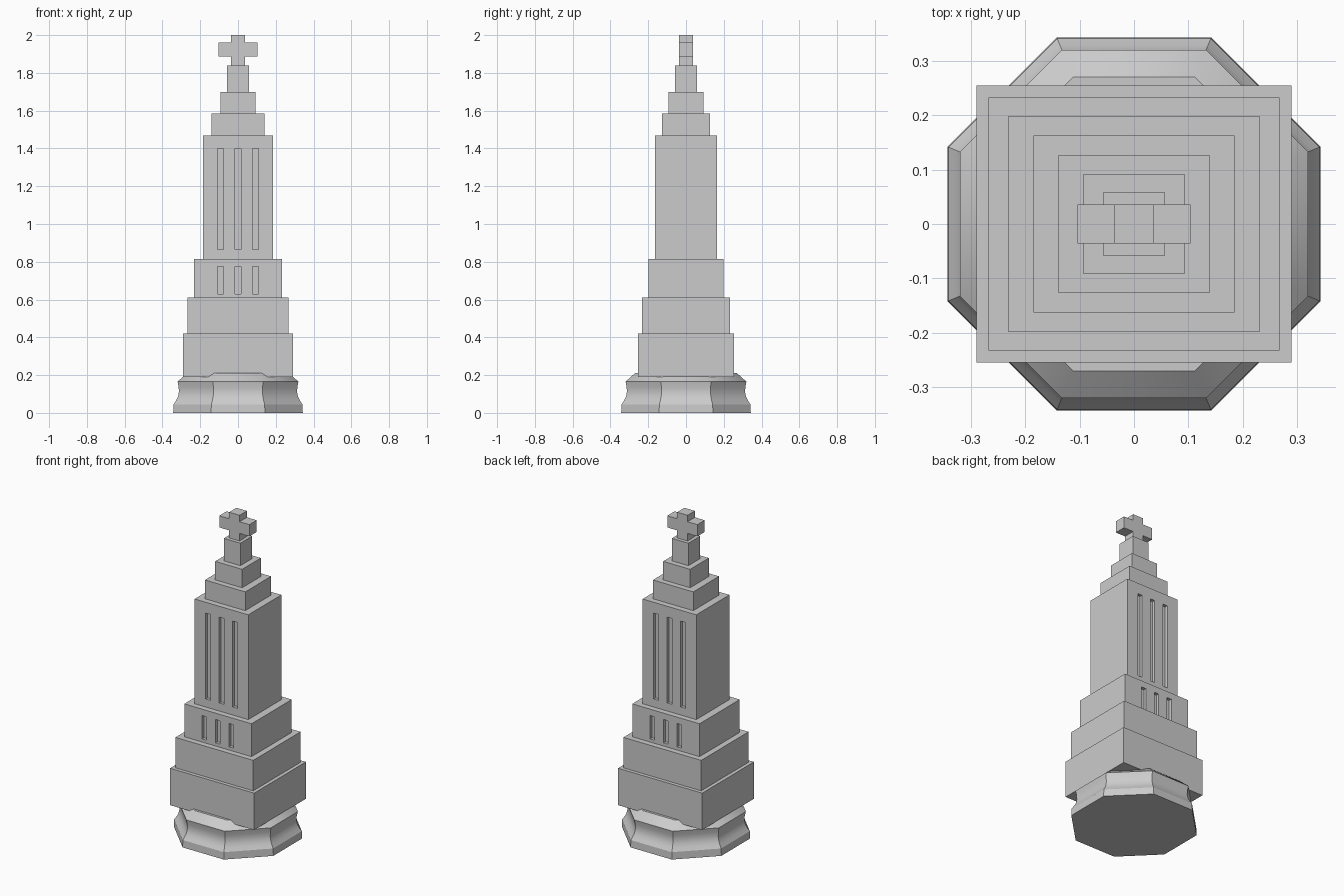
import bpy, bmesh, math

cube = bpy.data.objects.get("Cube")
if cube:
    bpy.data.objects.remove(cube, do_unlink=True)

stone = bpy.data.materials.new("grey_stone")
stone.use_nodes = True
STONE = (0.6, 0.6, 0.6, 1)
stone.diffuse_color = STONE
stone.node_tree.nodes["Principled BSDF"].inputs["Base Color"].default_value = STONE


def finish(name, bm):
    """Turn a bmesh into a named stone object."""
    bmesh.ops.recalc_face_normals(bm, faces=bm.faces)
    mesh = bpy.data.meshes.new(name)
    bm.to_mesh(mesh)
    bm.free()
    mesh.materials.append(stone)
    obj = bpy.data.objects.new(name, mesh)
    bpy.context.collection.objects.link(obj)
    return obj


def add_box(bm, x, y, z0, z1, cx=0, cy=0):
    """Add a box with half sizes x and y, from z0 to z1."""
    verts = bmesh.ops.create_cube(bm, size=2)["verts"]
    bmesh.ops.scale(bm, vec=(x, y, (z1 - z0) / 2), verts=verts)
    bmesh.ops.translate(bm, vec=(cx, cy, (z0 + z1) / 2), verts=verts)


def activate(obj):
    bpy.ops.object.select_all(action="DESELECT")
    obj.select_set(True)
    bpy.context.view_layer.objects.active = obj


# Octagonal plinth: apothem and height of each ring, with a hollow waist
profile = [(0.343, 0), (0.341, 0.045), (0.328, 0.065), (0.318, 0.085),
           (0.313, 0.11), (0.314, 0.135), (0.32, 0.165), (0.27, 0.21)]
bm = bmesh.new()
rings = []
for apothem, z in profile:
    r = apothem / math.cos(math.pi / 8)
    angles = [(i + 0.5) * math.pi / 4 for i in range(8)]
    rings.append([bm.verts.new((r * math.cos(a), r * math.sin(a), z)) for a in angles])
for low, high in zip(rings, rings[1:]):
    for i in range(8):
        j = (i + 1) % 8
        bm.faces.new((low[i], low[j], high[j], high[i]))
bm.faces.new(rings[0])
bm.faces.new(rings[-1])
plinth = finish("plinth", bm)
activate(plinth)
bpy.ops.object.shade_smooth_by_angle(angle=math.radians(30))

# Stepped tower: half width, half depth, bottom, top
tiers = {
    "lower_step": (0.29, 0.255, 0.19, 0.42),
    "middle_step": (0.268, 0.233, 0.42, 0.61),
    "window_step": (0.232, 0.198, 0.61, 0.815),
    "main_shaft": (0.185, 0.163, 0.815, 1.468),
    "lower_crown": (0.139, 0.127, 1.468, 1.585),
    "middle_crown": (0.093, 0.092, 1.585, 1.70),
    "upper_crown": (0.057, 0.058, 1.70, 1.84),
}
towers = {}
for name, size in tiers.items():
    bm = bmesh.new()
    add_box(bm, *size)
    towers[name] = finish(name, bm)

# Three slot windows cut into the front and back of two tiers
SLOT_DEPTH = 0.02
for name, z0, z1 in (("window_step", 0.63, 0.775), ("main_shaft", 0.865, 1.40)):
    bm = bmesh.new()
    for x in (-0.093, 0, 0.093):
        for side in (-1, 1):
            add_box(bm, 0.016, SLOT_DEPTH, z0, z1, x, side * tiers[name][1])
    cutter = finish("slot_cutter", bm)
    cutter.hide_render = True
    obj = towers[name]
    cut = obj.modifiers.new("slots", "BOOLEAN")
    cut.operation = "DIFFERENCE"
    cut.solver = "EXACT"
    cut.object = cutter
    activate(obj)
    bpy.ops.object.modifier_apply(modifier=cut.name)
    bpy.data.objects.remove(cutter, do_unlink=True)

# Cross finial: half outline mirrored, then extruded through its depth
half = [(0.036, 1.84), (0.036, 1.887), (0.104, 1.887),
        (0.104, 1.96), (0.036, 1.96), (0.036, 2.0)]
outline = half + [(-x, z) for x, z in reversed(half)]
bm = bmesh.new()
face = bm.faces.new([bm.verts.new((x, -0.036, z)) for x, z in outline])
extruded = bmesh.ops.extrude_face_region(bm, geom=[face])["geom"]
bmesh.ops.translate(bm, vec=(0, 0.072, 0),
                    verts=[v for v in extruded if isinstance(v, bmesh.types.BMVert)])
finish("cross_finial", bm)
